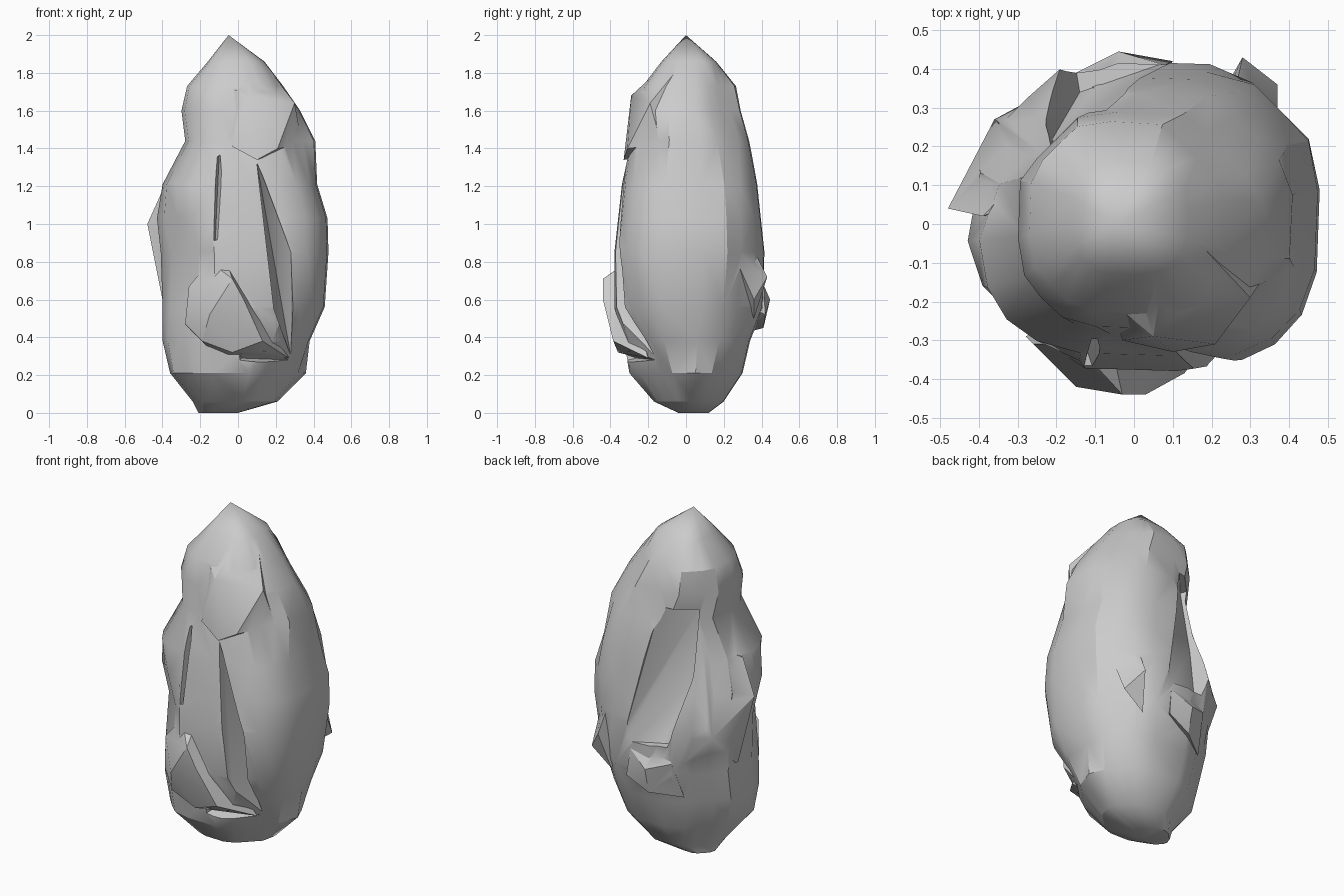
import bpy, bmesh, math

if "Cube" in bpy.data.objects:
    bpy.data.objects.remove(bpy.data.objects["Cube"])

# Levels: z, reach to left, right, front, back
LEVELS = [(0, -.21, .0, -.04, .12), (.06, -.24, .21, -.17, .2), (.21, -.36, .36, -.30, .30),
          (.38, -.40, .38, -.33, .34), (.56, -.40, .46, -.38, .41), (.85, -.41, .48, -.38, .42),
          (1.03, -.43, .475, -.36, .40), (1.21, -.40, .42, -.34, .38), (1.44, -.28, .41, -.29, .335),
          (1.60, -.30, .33, -.27, .29), (1.73, -.27, .24, -.23, .265), (1.86, -.16, .14, -.13, .16)]

# Chamfers of each level: front right, back right, back left, front left
CHAMFERS = [(.06, .11, .26, .2), (.23, .28, .28, .3), (.39, .46, .42, .5), (.49, .55, .47, .53),
            (.62, .62, .53, .53), (.71, .67, .60, .50), (.73, .67, .53, .55), (.62, .69, .45, .61),
            (.49, .54, .39, .50), (.52, .42, .42, .43), (.48, .33, .40, .37), (.25, .24, .3, .27)]
CORNERS = [(1, -1), (1, 1), (-1, 1), (-1, -1)]
SIDES = 20


def outline(level, limits):
    """Rounded box whose four corners are planed off."""
    z, l, r, f, b = level
    points = []
    for i in range(SIDES):
        a = 2 * math.pi * (i + .25) / SIDES
        c, s = math.cos(a), math.sin(a)
        x = (l + r) / 2 + (r - l) / 2 * math.copysign(abs(c) ** .7, c)
        y = (f + b) / 2 + (b - f) / 2 * math.copysign(abs(s) ** .7, s)
        for (dx, dy), limit in zip(CORNERS, limits):
            over = max(0, x * dx + y * dy - limit) / 2
            x, y = x - dx * over, y - dy * over
        points.append((x, y, z))
    return points


def finish(bm, name):
    bmesh.ops.recalc_face_normals(bm, faces=bm.faces)
    mesh = bpy.data.meshes.new(name)
    bm.to_mesh(mesh)
    bm.free()
    ob = bpy.data.objects.new(name, mesh)
    bpy.context.collection.objects.link(ob)
    return ob


def combine(body, operation, name, points):
    bm = bmesh.new()
    for p in points:
        bm.verts.new(p)
    bmesh.ops.convex_hull(bm, input=bm.verts)
    loose = [v for v in bm.verts if not v.link_faces]
    bmesh.ops.delete(bm, geom=loose, context='VERTS')
    part = finish(bm, name)
    mod = body.modifiers.new(name, 'BOOLEAN')
    mod.operation = operation
    mod.object = part
    mod.solver = 'EXACT'
    bpy.context.view_layer.objects.active = body
    bpy.ops.object.modifier_apply(modifier=mod.name)
    bpy.data.objects.remove(part)


# Main boulder lofted through the levels to a point
bm = bmesh.new()
rings = [[bm.verts.new(p) for p in outline(lv, ch)] for lv, ch in zip(LEVELS, CHAMFERS)]
tip = bm.verts.new((-.05, 0, 2))
for i in range(SIDES):
    j = (i + 1) % SIDES
    for low, high in zip(rings, rings[1:]):
        bm.faces.new((low[i], low[j], high[j], high[i]))
    bm.faces.new((rings[-1][i], rings[-1][j], tip))
bm.faces.new(rings[0][::-1])
bmesh.ops.triangulate(bm, faces=bm.faces)
rock = finish(bm, "rock")

# Left slab ending in a spur
combine(rock, 'UNION', "left_spur", [
    (-.48, .04, 1), (-.36, .27, .8), (-.39, .02, 1.2), (-.24, .18, 1.3), (-.4, .08, .6),
    (-.23, .34, .8), (-.18, .35, .6), (-.34, .02, .95), (-.2, .1, .9), (-.2, .1, 1.3)])

# Crevices split into the faces
combine(rock, 'DIFFERENCE', "front_crevice", [
    (-.19, -.6, 1.32), (-.05, -.6, 1.42), (-.18, -.6, .85), (-.03, -.6, .9),
    (-.1, -.26, 1.36), (-.12, -.33, .92)])
combine(rock, 'DIFFERENCE', "right_front_recess", [
    (.1, -.6, 1.34), (.1, -.28, 1.32), (.2, -.6, .9), (.2, -.325, .88), (.32, -.6, .85),
    (.28, -.35, .85), (.19, -.6, .55), (.19, -.33, .55), (.32, -.6, .5), (.28, -.17, .3)])
combine(rock, 'DIFFERENCE', "back_left_recess", [
    (-.05, .32, 1.52), (-.1, .7, 1.52), (-.2, .15, 1.5), (-.4, .6, 1.5), (-.21, .22, 1.1),
    (-.36, .7, 1.1), (-.14, .34, .74), (-.2, .7, .72), (.12, .43, .72), (.12, .7, .72)])
combine(rock, 'DIFFERENCE', "foot_notch", [
    (-.05, -.6, .22), (.36, -.6, .24), (-.05, -.6, .4), (.45, -.5, .42),
    (.02, -.26, .29), (.28, -.16, .28), (.15, -.25, .31)])

# Slabs and lumps standing proud of the boulder
combine(rock, 'UNION', "upper_front_slab", [
    (-.06, -.2, 1.73), (.07, -.16, 1.8), (.14, -.02, 1.85), (.3, -.19, 1.64), (.21, -.31, 1.40),
    (.1, -.33, 1.34), (-.03, -.30, 1.41), (.05, -.29, 1.68), (.34, -.13, 1.42),
    (.1, 0, 1.35), (.1, .05, 1.75)])
combine(rock, 'UNION', "lower_front_lump", [
    (-.26, -.31, .67), (-.15, -.31, .8), (-.05, -.35, .77), (-.03, -.44, .71), (.03, -.44, .6),
    (-.15, -.42, .52), (-.28, -.29, .47), (.13, -.385, .38), (-.19, -.35, .38),
    (.27, -.2, .29), (-.1, -.2, .28), (-.03, -.36, .32)])
combine(rock, 'UNION', "back_lump", [
    (-.17, .38, .64), (-.04, .445, .6), (.1, .42, .52), (-.1, .35, .75), (.08, .41, .68),
    (-.04, .41, .45), (-.2, .3, .42), (0, .25, .6)])
combine(rock, 'UNION', "back_right_lump", [
    (.28, .43, .72), (.37, .36, .6), (.26, .34, .9), (.24, .36, .5), (.37, .27, .8), (.2, .25, .7)])

# Smooth faces with sharp breaks
bpy.context.view_layer.objects.active = rock
rock.select_set(True)
bpy.ops.object.shade_smooth_by_angle(angle=math.radians(30))
